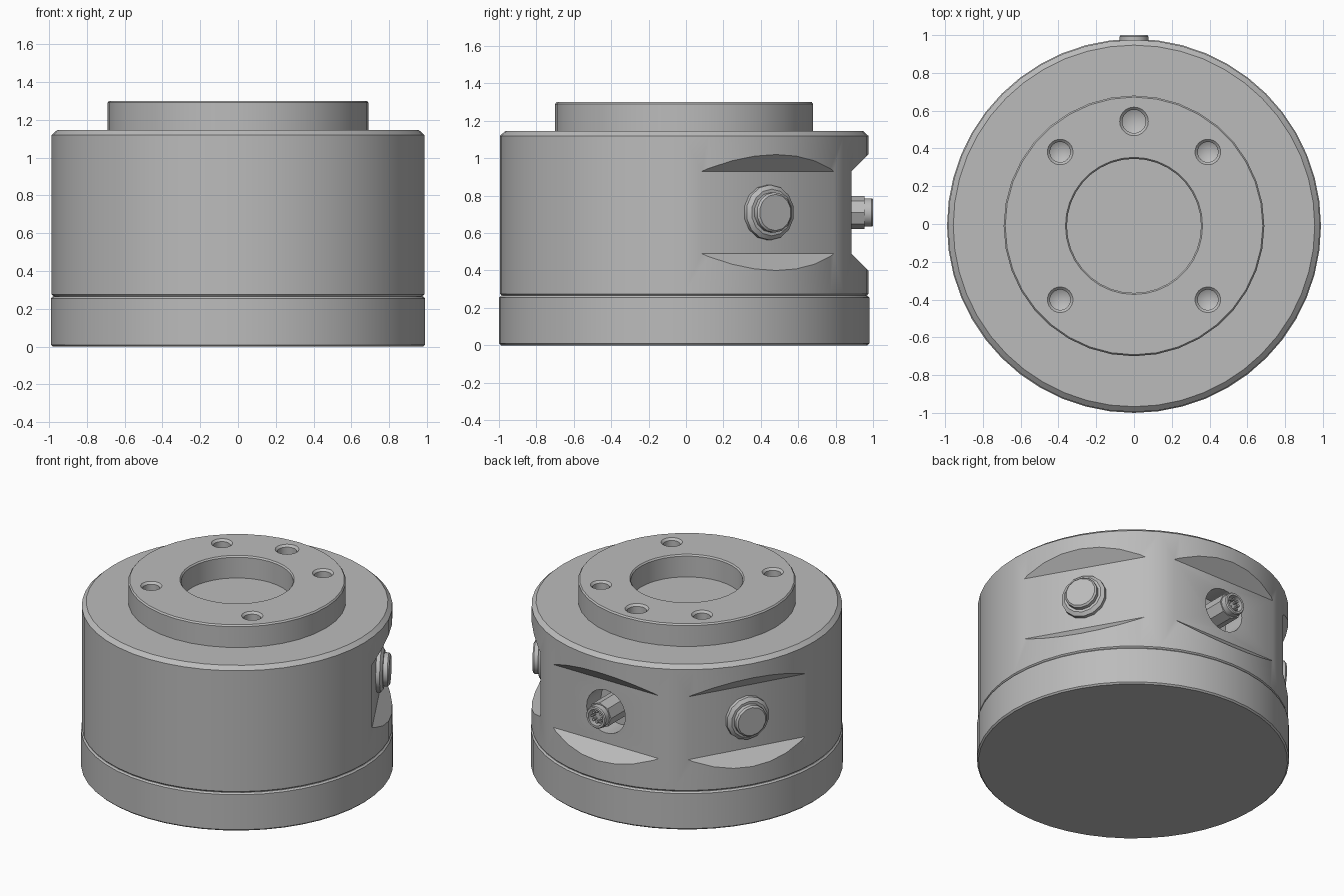
import bpy, bmesh, math
from mathutils import Matrix, Vector

if "Cube" in bpy.data.objects:
    bpy.data.objects.remove(bpy.data.objects["Cube"], do_unlink=True)

grey = bpy.data.materials.new("machined_grey")
grey.use_nodes = True
grey.diffuse_color = (0.5, 0.5, 0.5, 1)
grey.node_tree.nodes["Principled BSDF"].inputs["Base Color"].default_value = (0.5, 0.5, 0.5, 1)

AXIS = Matrix.Translation((0, -0.01, 0))   # centre line of the round housing
PORT_Z = 0.71                              # height of the three ports
FLAT = 0.895                               # distance of the port flats from the axis


def radial(azimuth):
    """Frame on the axis at port height whose local z points outward."""
    return (AXIS @ Matrix.Translation((0, 0, PORT_Z))
            @ Matrix.Rotation(math.radians(azimuth), 4, 'Z')
            @ Matrix.Rotation(math.pi / 2, 4, 'Y'))


def finish(name, bm, frame):
    bmesh.ops.recalc_face_normals(bm, faces=bm.faces)
    bm.transform(frame)
    mesh = bpy.data.meshes.new(name)
    bm.to_mesh(mesh)
    bm.free()
    mesh.materials.append(grey)
    obj = bpy.data.objects.new(name, mesh)
    bpy.context.collection.objects.link(obj)
    return obj


def lathe(name, profile, sides, frame=AXIS, closed=False):
    """Spin (radius, height) points around local z."""
    bm = bmesh.new()
    points = profile + profile[:1] if closed else profile
    verts = [bm.verts.new((r, 0, h)) for r, h in points]
    edges = [bm.edges.new(pair) for pair in zip(verts, verts[1:])]
    bmesh.ops.spin(bm, geom=verts + edges, cent=(0, 0, 0), axis=(0, 0, 1),
                   angle=math.tau, steps=sides, use_duplicate=False)
    bmesh.ops.remove_doubles(bm, verts=bm.verts, dist=0.0005)
    return finish(name, bm, frame)


def select(obj):
    bpy.ops.object.select_all(action='DESELECT')
    obj.select_set(True)
    bpy.context.view_layer.objects.active = obj


def cut(obj, cutter):
    mod = obj.modifiers.new("cut", 'BOOLEAN')
    mod.operation = 'DIFFERENCE'
    mod.solver = 'EXACT'
    mod.object = cutter
    select(obj)
    bpy.ops.object.modifier_apply(modifier=mod.name)
    bpy.data.objects.remove(cutter, do_unlink=True)


def flat_cutter(azimuth):
    """Wedge that leaves a flat with sloping top and bottom."""
    bm = bmesh.new()
    bmesh.ops.create_cube(bm, size=2)
    for v in bm.verts:
        outer = v.co.z > 0
        v.co = Vector((v.co.x * (0.42 if outer else 0.22), v.co.y * 0.6,
                       FLAT + (0.2 if outer else 0)))
    return finish("flat_cutter", bm, radial(azimuth))


# Base ring and main housing
base = lathe("base_ring", [(0, 0), (0.98, 0), (0.99, 0.01), (0.99, 0.255),
                           (0.98, 0.265), (0, 0.265)], 48)
housing = lathe("housing", [(0, 0.265), (0.975, 0.265), (0.985, 0.275), (0.985, 1.12),
                            (0.957, 1.145), (0, 1.145)], 48)
for azimuth in (30, 90, 150):
    cut(housing, flat_cutter(azimuth))
cut(housing, lathe("recess_cutter", [(0, FLAT - 0.16), (0.15, FLAT - 0.16),
                                     (0.15, FLAT + 0.2), (0, FLAT + 0.2)], 24, radial(90)))

# Raised mounting flange with its bolt holes
flange = lathe("mounting_flange", [(0.355, 1.14), (0.69, 1.14), (0.69, 1.29), (0.682, 1.3),
                                   (0.363, 1.3), (0.355, 1.29)], 36, closed=True)
for azimuth, r in ((45, 0.054), (135, 0.054), (225, 0.054), (315, 0.054), (90, 0.062)):
    spot = AXIS @ Matrix.Rotation(math.radians(azimuth), 4, 'Z') @ Matrix.Translation((0.553, 0, 0))
    cut(flange, lathe("hole_cutter", [(0, 1.17), (r, 1.2), (r, 1.286), (r + 0.014, 1.3),
                                      (r + 0.014, 1.35), (0, 1.35)], 20, spot))

parts = [base, housing, flange]

# Round blanking caps on the two side flats
for side, azimuth in (("left", 30), ("right", 150)):
    frame = radial(azimuth) @ Matrix.Translation((0, 0, FLAT))
    parts.append(lathe(side + "_port_cap", [
        (0, -0.01), (0.148, -0.01), (0.148, 0.025), (0.125, 0.042), (0.108, 0.042),
        (0.108, 0.07), (0.097, 0.08), (0, 0.08)], 14, frame))

# Pin connector standing in the rear recess
frame = radial(90)
parts.append(lathe("connector_nut", [(0, 0.73), (0.088, 0.73), (0.088, 0.965), (0, 0.965)],
                   8, frame))
parts.append(lathe("connector_sleeve", [(0, 0.945), (0.056, 0.945), (0.056, 1.01), (0.07, 1.01),
                                        (0.076, 1.003), (0.076, 0.95), (0, 0.94)], 20, frame))
for i in range(8):
    turn = Matrix.Rotation(math.tau * i / 8, 4, 'Z') @ Matrix.Translation((0.036, 0, 0))
    parts.append(lathe(f"connector_pin_{i + 1}", [(0, 0.94), (0.008, 0.94), (0.008, 0.998),
                                                  (0, 1.004)], 8, frame @ turn))

for part in parts:
    select(part)
    bpy.ops.object.shade_smooth_by_angle(angle=math.radians(30))
